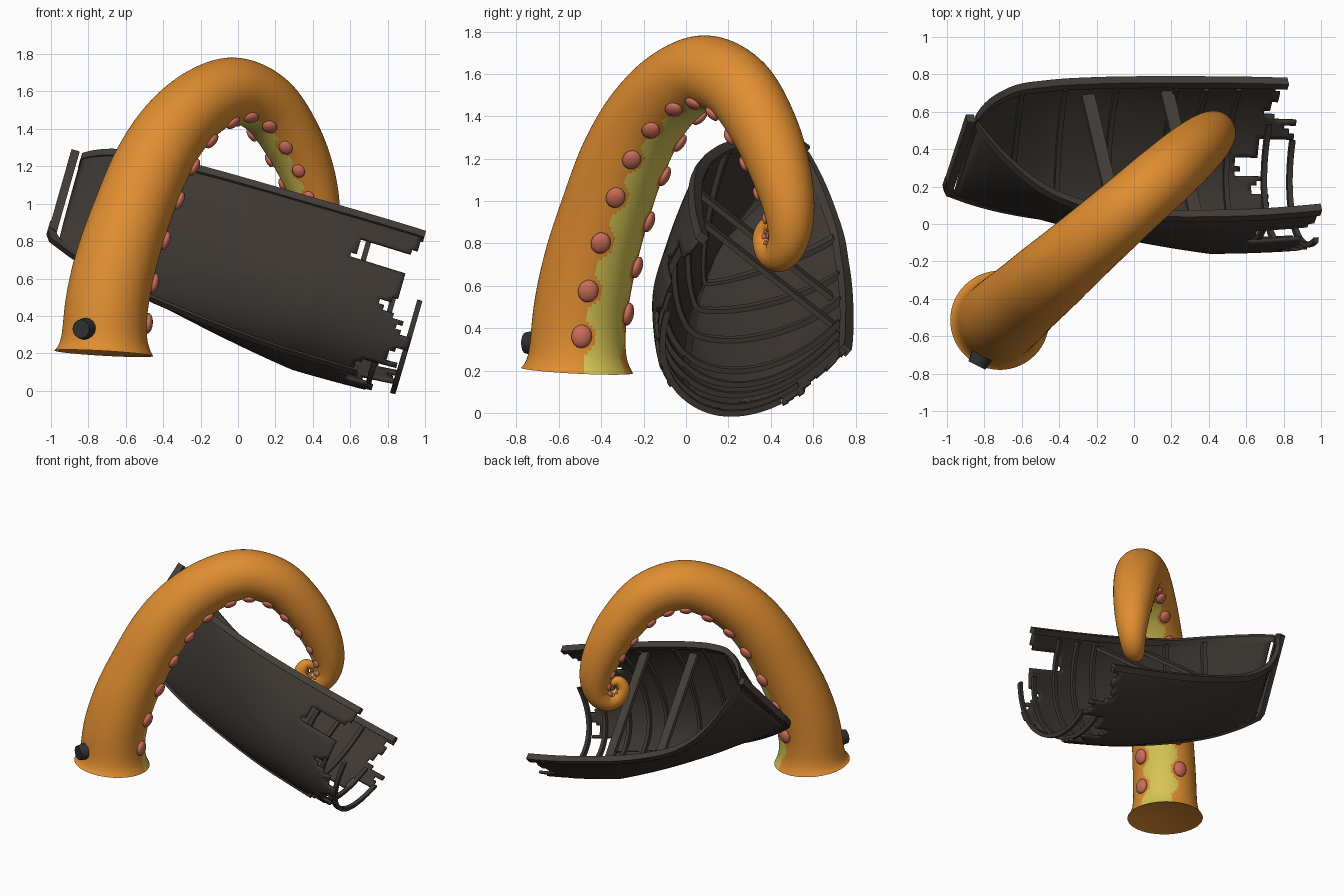
import bpy, bmesh, math, random
from mathutils import Vector, Matrix

if "Cube" in bpy.data.objects:
    bpy.data.objects.remove(bpy.data.objects["Cube"])

random.seed(4)


def material(name, rgb):
    m = bpy.data.materials.new(name)
    m.diffuse_color = (*rgb, 1)
    m.use_nodes = True
    m.node_tree.nodes["Principled BSDF"].inputs["Base Color"].default_value = m.diffuse_color
    return m


ORANGE = material("orange skin", (0.75, 0.27, 0.03))
YELLOW = material("yellow belly", (0.68, 0.56, 0.09))
PINK = material("pink sucker", (0.6, 0.155, 0.1))
WOOD = material("dark wood", (0.047, 0.039, 0.033))
TRIM = material("trim wood", (0.058, 0.049, 0.041))
IRON = material("dark iron", (0.03, 0.03, 0.03))


def finish(name, bm, mats, angle=35):
    bmesh.ops.recalc_face_normals(bm, faces=bm.faces)
    me = bpy.data.meshes.new(name)
    bm.to_mesh(me)
    bm.free()
    for m in mats:
        me.materials.append(m)
    ob = bpy.data.objects.new(name, me)
    bpy.context.collection.objects.link(ob)
    bpy.ops.object.select_all(action='DESELECT')
    ob.select_set(True)
    bpy.context.view_layer.objects.active = ob
    bpy.ops.object.shade_smooth_by_angle(angle=math.radians(angle))
    return ob


def loft(name, rings, mats, rule=None):
    """Skin a list of closed rings, capped at both ends."""
    bm = bmesh.new()
    vs = [[bm.verts.new(p) for p in r] for r in rings]
    n = len(rings[0])
    for i in range(len(vs) - 1):
        for j in range(n):
            f = bm.faces.new((vs[i][j], vs[i][(j + 1) % n], vs[i + 1][(j + 1) % n], vs[i + 1][j]))
            if rule:
                f.material_index = rule(i, j)
    bm.faces.new(vs[0])
    bm.faces.new(vs[-1])
    return finish(name, bm, mats)


def spline(pts, u):
    """Catmull-Rom through a table of tuples, u in index units."""
    n = len(pts) - 1
    u = min(max(u, 0), n)
    i = min(int(u), n - 1)
    t = u - i
    a, b, c, d = (pts[min(max(i + k, 0), n)] for k in (-1, 0, 1, 2))
    return [0.5 * (2 * q + (r - p) * t + (2 * p - 5 * q + 4 * r - s) * t * t
                   + (3 * q - p - 3 * r + s) * t ** 3) for p, q, r, s in zip(a, b, c, d)]


# ---------- tentacle: path in a vertical plane as (distance, height, radius)
PATH = [(0, .2, .222), (.02, .45, .222), (.09, .7, .218), (.2, .95, .21), (.33, 1.19, .205),
        (.49, 1.39, .195), (.7, 1.54, .185), (.93, 1.605, .176), (1.16, 1.53, .17),
        (1.335, 1.35, .16), (1.455, 1.15, .143), (1.52, .96, .12), (1.515, .82, .097),
        (1.45, .745, .08), (1.37, .76, .062), (1.335, .83, .05), (1.365, .885, .038),
        (1.415, .87, .027), (1.41, .83, .012)]
ALONG = Vector((.752, .659, 0))
SIDE = Vector((.659, -.752, 0))
BASE = Vector((-.718, -.515, 0))
UP = Vector((0, 0, 1))
STEPS, SEG = 220, 80


def tentacle_frame(q):
    u = q * (len(PATH) - 1)
    t, z, r = spline(PATH, u)
    a, b = spline(PATH, u - .02), spline(PATH, u + .02)
    tan = (ALONG * (b[0] - a[0]) + UP * (b[1] - a[1])).normalized()
    inner = ALONG * tan.z - UP * tan.dot(ALONG)
    return BASE + ALONG * t + UP * z, r, inner, tan


frames = [tentacle_frame(i / STEPS) for i in range(STEPS + 1)]
rings, phase, arc = [], [], 0
ph = -.6
for i, (c, r, inn, tan) in enumerate(frames):
    if i:
        step = (c - frames[i - 1][0]).length
        arc += step
        ph += step / (1.2 * r)
    phase.append(ph)
    rr = r + .043 * math.exp(-arc / .05)
    rings.append([c + (inn * math.cos(k) + SIDE * math.sin(k)) * rr
                  for k in (2 * math.pi * (j + .5) / SEG for j in range(SEG))])
# shallow hollow underside of the base
hollow = [[BASE + UP * z + (p - frames[0][0]) * k for p in rings[0]] for z, k in ((.225, .03), (.205, .95))]


def skin_rule(i, j):
    i -= 2
    if i < 0:
        return 0
    ang = 2 * math.pi * (j + 1) / SEG
    if ang > math.pi:
        ang -= 2 * math.pi
    off = 0 if ang > 0 else .5
    return int(abs(ang) < .46 - .14 * math.cos(2 * math.pi * (phase[i] - off)))


loft("tentacle", hollow + rings, [ORANGE, YELLOW], skin_rule)

# suckers: two staggered rows on the inner side
bm = bmesh.new()
for sign, off in ((1, 0), (-1, .5)):
    for i in range(1, STEPS - 4):
        if phase[i] > 0 and math.floor(phase[i] - off) > math.floor(phase[i - 1] - off):
            c, r, inn, tan = frames[i]
            nrm = inn * math.cos(.65) + SIDE * (sign * math.sin(.65))
            bi = nrm.cross(tan)
            pos = c + nrm * r * 1.03
            m = Matrix((bi * r * .22, tan * r * .25, nrm * r * .12)).transposed().to_4x4()
            bmesh.ops.create_uvsphere(bm, u_segments=16, v_segments=10, radius=1,
                                      matrix=Matrix.Translation(pos) @ m)
finish("suckers", bm, [PINK], 60)

# plug on the base
out = Vector((-.45, -.89, 0)).normalized()
bm = bmesh.new()
bmesh.ops.create_cone(bm, cap_ends=True, segments=16, radius1=.062, radius2=.05, depth=.07,
                      matrix=Matrix.Translation(BASE + out * .235 + UP * .33)
                      @ out.to_track_quat('Z', 'Y').to_matrix().to_4x4())
finish("plug", bm, [IRON])

# ---------- boat: local axes bow-ward, sideways, up
F = Vector((-.96, 0, .28))
W = Vector((-.18, .77, -.61))
U = Vector((.21, .64, .74))
# half beam, keel height, sheer height at even stations from l = -.9; the last one is beyond the bow
STATIONS = [(.425, .225, .88), (.445, .215, .87), (.46, .215, .86), (.465, .22, .855), (.465, .24, .855),
            (.45, .27, .865), (.41, .31, .89), (.3, .375, .96), (.03, .48, 1.07), (-.5, .64, 1.2)]


def boat(l, s, h):
    return F * l + W * (s - .19) + U * h


def station(l):
    return spline(STATIONS, (l + .9) / .255)


def section(l, a, push=0):
    """Half section: a = 0 at the sheer, 1 at the keel; round aft, V-shaped at the bow."""
    b, k, top = station(l)
    b = max(b, .015)
    e = .95 + .7 * min(max((l + .25) / 1.0, 0), 1)
    c, s = max(math.cos(a * math.pi / 2), 0), math.sin(a * math.pi / 2)
    off, drop = b * c ** e, (top - k) * s ** e
    d = math.hypot(off, drop) or 1
    g = 1 + push / d
    return off * g, top - drop * g


def hull(l, v, push=0):
    """Point on the hull: v = -1 near sheer, 0 keel, 1 far sheer."""
    off, h = section(l, 1 - abs(v), push)
    return boat(l, math.copysign(off, v), h)


# hull skin: one grid, with the planks broken off at different lengths
ENDS = [-.73, -.42, -.66, -.64, -.71, -.78, -.75, -.58,
        -.54, -.64, -.62, -.54, -.62, -.76, -.64, -.68]
PER, ROWS = 4, 64
ends = [e + (random.uniform(-.05, .04) if i not in (0, 1) else .01 * k)
        for i, e in enumerate(ENDS) for k in range(PER)]
cols = len(ends)
bm = bmesh.new()
grid = [[bm.verts.new(hull(-.84 + 1.98 * k / ROWS, -1 + 2 * j / cols)) for k in range(ROWS + 1)]
        for j in range(cols + 1)]
for j in range(cols):
    for k in range(ROWS):
        if -.84 + 1.98 * (k + .5) / ROWS > ends[j]:
            bm.faces.new((grid[j][k], grid[j][k + 1], grid[j + 1][k + 1], grid[j + 1][k]))
bmesh.ops.delete(bm, geom=[v for v in bm.verts if not v.link_faces], context='VERTS')
ob = finish("hull_planks", bm, [WOOD])
mod = ob.modifiers.new("thickness", 'SOLIDIFY')
mod.thickness = .018
mod.offset = 0


def box_sweep(name, items, mat):
    """items: (l, s0, s1, h0, h1) rectangles along the boat."""
    loft(name, [[boat(l, s0, h0), boat(l, s1, h0), boat(l, s1, h1), boat(l, s0, h1)]
                for l, s0, s1, h0, h1 in items], [mat])


# gunwales
for side, end, label in ((-1, -.73, "near"), (1, -.71, "far")):
    items = []
    for k in range(41):
        l = end + (1.15 - end) * (1 - (1 - k / 40) ** 1.5)
        b, _, top = station(l)
        items.append((l, side * max(b - .025, .003), side * (max(b, .01) + .022), top - .022, top + .022))
    box_sweep(label + "_gunwale", items, TRIM)

# keel, rounded forefoot and stem post
keel = []
for k in range(25):
    l = -.58 + 1.72 * k / 24
    h = station(l)[1]
    keel.append((l, -.02, .02, h - .02, h + .015))
box_sweep("keel", keel + [(1.19, -.02, .02, .485, .56), (1.215, -.02, .02, .53, .6)], WOOD)
box_sweep("stem", [(1.165, -.026, .026, .53, 1.11), (1.21, -.026, .026, .55, 1.11)], TRIM)

# ribs following the inside of the hull; the last two stick out of the break
RIBS = [(.8, -.97, .97), (.53, -.97, .97), (.23, -.97, .97), (-.1, -.97, .97), (-.27, -.97, .97),
        (-.45, -.97, .97), (-.66, -.68, .72), (-.8, -.62, .62)]
for num, (l, v0, v1) in enumerate(RIBS):
    rings = [[hull(l + dl, v0 + (v1 - v0) * k / 33, push) for dl, push in
              ((-.014, -.004), (.014, -.004), (.014, -.034), (-.014, -.034))] for k in range(34)]
    loft("rib_%d" % (num + 1), rings, [WOOD])

# seats
for num, l in enumerate((.385, -.06)):
    w = section(l, .12)[0] * .98
    box_sweep("seat_%d" % (num + 1), [(l - .036, -w, w, .775, .8), (l + .036, -w, w, .775, .8)], TRIM)
